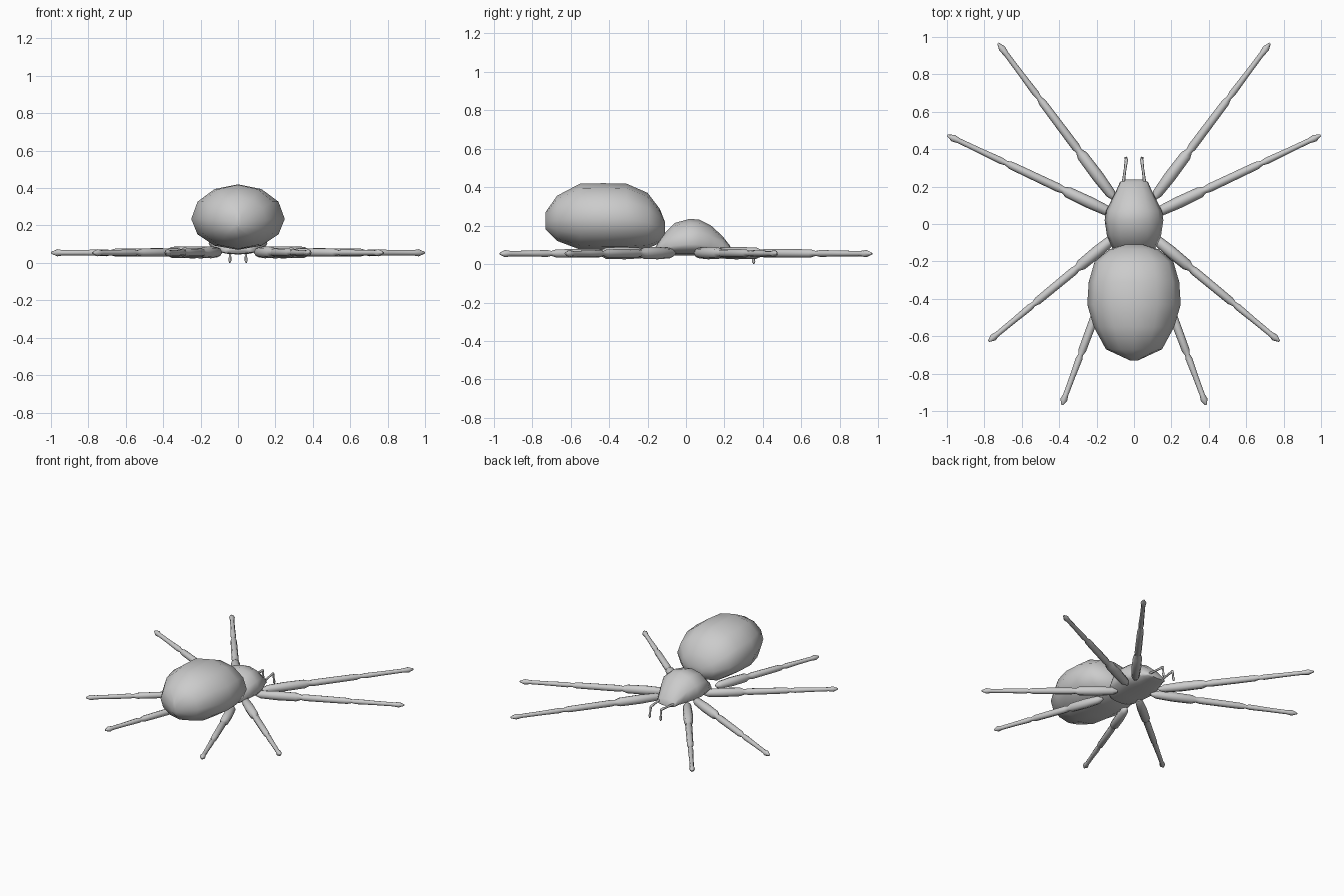
import bpy, bmesh, math
from mathutils import Vector

cube = bpy.data.objects.get("Cube")
if cube:
    bpy.data.objects.remove(cube, do_unlink=True)

grey = bpy.data.materials.new("light_grey")
grey.use_nodes = True
colour = (0.6, 0.6, 0.6, 1)
grey.diffuse_color = colour
grey.node_tree.nodes["Principled BSDF"].inputs["Base Color"].default_value = colour


def skin(name, rings):
    """Join a row of equal vertex rings into a closed, smooth shaded object."""
    bm = bmesh.new()
    loops = [[bm.verts.new(p) for p in ring] for ring in rings]
    n = len(loops[0])
    for a, b in zip(loops, loops[1:]):
        for i in range(n):
            j = (i + 1) % n
            bm.faces.new((a[i], a[j], b[j], b[i]))
    bm.faces.new(loops[0])
    bm.faces.new(loops[-1])
    bmesh.ops.recalc_face_normals(bm, faces=bm.faces)
    mesh = bpy.data.meshes.new(name)
    bm.to_mesh(mesh)
    bm.free()
    mesh.materials.append(grey)
    obj = bpy.data.objects.new(name, mesh)
    bpy.context.collection.objects.link(obj)
    bpy.ops.object.select_all(action='DESELECT')
    obj.select_set(True)
    bpy.context.view_layer.objects.active = obj
    bpy.ops.object.shade_smooth_by_angle(angle=math.radians(65))
    return obj


def body(name, sections, waist, sides=12):
    """Sections are (y, half width, bottom, top); waist is where the widest level lies."""
    rings = []
    for y, w, low, high in sections:
        mid = low + waist * (high - low)
        ring = []
        for i in range(sides):
            a = math.tau * i / sides
            s = math.sin(a)
            ring.append((w * math.cos(a), y, mid + s * ((high - mid) if s > 0 else (mid - low))))
        rings.append(ring)
    return skin(name, rings)


def limb(name, start, end, profile, sides=8):
    """Turn a profile of (fraction, radius) around the line from start to end."""
    start, end = Vector(start), Vector(end)
    turn = (end - start).to_track_quat('Z', 'Y')
    rings = []
    for t, r in profile:
        centre = start.lerp(end, t)
        rings.append([centre + turn @ Vector((r * math.cos(math.tau * i / sides),
                                              r * math.sin(math.tau * i / sides), 0))
                      for i in range(sides)])
    return skin(name, rings)


# Large rounded abdomen
body("abdomen", [
    (-0.73, 0.02, 0.18, 0.27), (-0.67, 0.15, 0.12, 0.355), (-0.55, 0.215, 0.075, 0.418),
    (-0.43, 0.25, 0.07, 0.42), (-0.31, 0.242, 0.07, 0.418), (-0.2, 0.21, 0.08, 0.37),
    (-0.135, 0.13, 0.11, 0.285), (-0.11, 0.05, 0.15, 0.22)], 0.47)

# Domed head and chest
body("head_chest", [
    (-0.16, 0.07, 0.05, 0.085), (-0.13, 0.115, 0.045, 0.14), (-0.06, 0.145, 0.045, 0.213),
    (0.02, 0.157, 0.045, 0.235), (0.07, 0.15, 0.045, 0.23), (0.13, 0.12, 0.045, 0.2),
    (0.19, 0.09, 0.05, 0.145), (0.225, 0.075, 0.052, 0.1), (0.238, 0.05, 0.055, 0.075)], 0.3)

# Jointed legs: thick, middle and thin segments, ending in a pointed foot
LEG = [(0, 0.01), (0.04, 0.027), (0.15, 0.032), (0.28, 0.03), (0.31, 0.018),
       (0.34, 0.023), (0.5, 0.022), (0.62, 0.021), (0.65, 0.013), (0.68, 0.018),
       (0.8, 0.015), (0.93, 0.014), (0.965, 0.019), (1, 0.005)]
LEGS = {"front": ((0.1, 0.13), (0.727, 0.967)),
        "front_middle": ((0.1, 0.05), (0.998, 0.474)),
        "back_middle": ((0.09, -0.06), (0.777, -0.627)),
        "back": ((0.1, -0.2), (0.385, -0.967))}
LEVEL = 0.057

for side, s in (("left", 1), ("right", -1)):
    for place, (root, tip) in LEGS.items():
        limb(f"{place}_leg_{side}", (s * root[0], root[1], LEVEL),
             (s * tip[0], tip[1], LEVEL - 0.003), LEG)
    # Bent feelers with a hanging tip
    limb(f"feeler_{side}", (s * 0.06, 0.2, 0.075), (s * 0.04, 0.35, 0.078),
         [(0, 0.009), (0.6, 0.007), (0.95, 0.009), (1, 0.004)], 6)
    limb(f"feeler_tip_{side}", (s * 0.04, 0.343, 0.083), (s * 0.044, 0.353, 0),
         [(0, 0.004), (0.1, 0.008), (0.5, 0.006), (0.85, 0.009), (1, 0.003)], 6)
